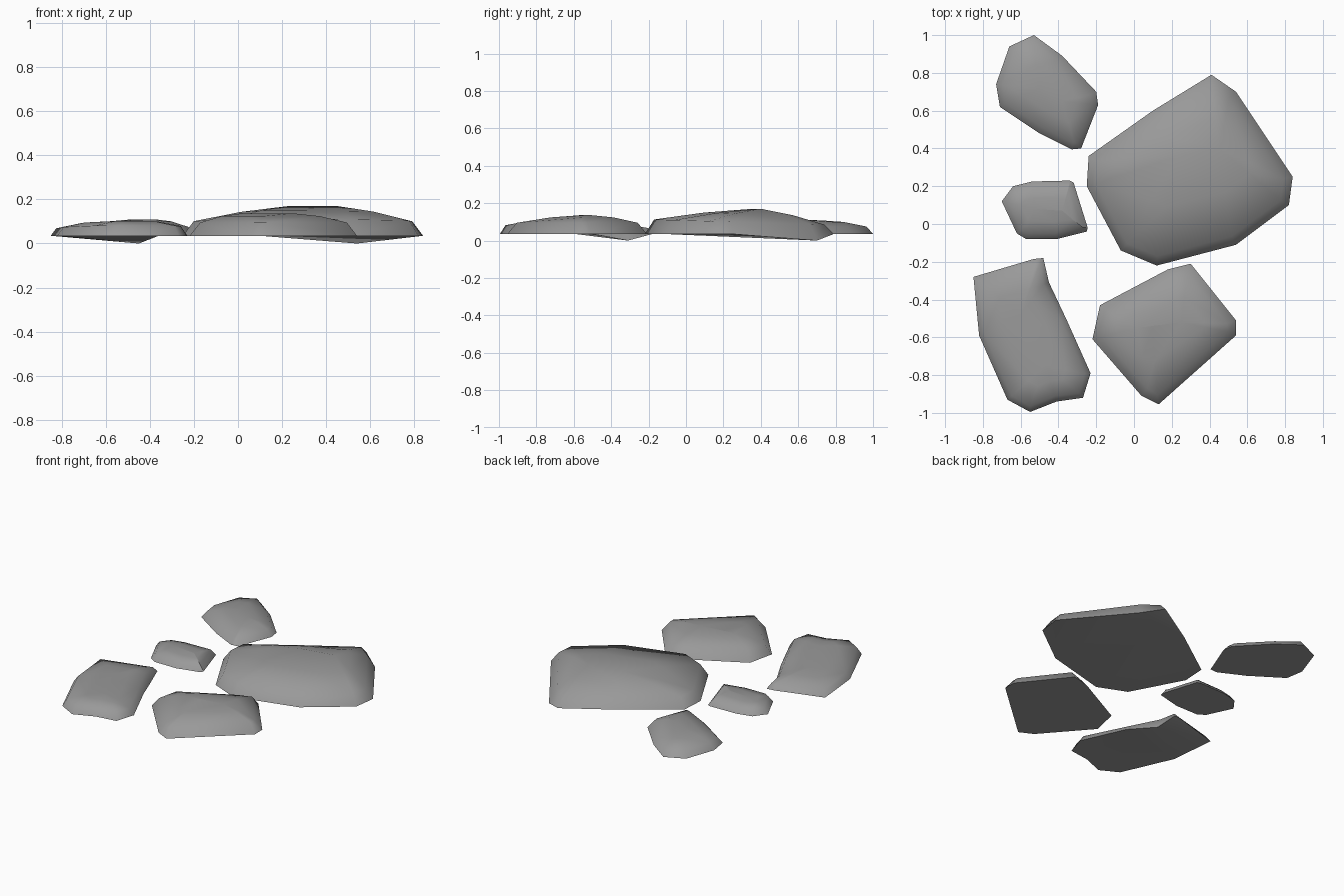
import bpy
import bmesh
import math
from mathutils import Vector
from mathutils.geometry import intersect_point_line

GROUND = 0.035

cube = bpy.data.objects.get("Cube")
if cube:
    bpy.data.objects.remove(cube, do_unlink=True)

stone_grey = bpy.data.materials.new("stone_grey")
stone_grey.use_nodes = True
colour = (0.32, 0.32, 0.32, 1.0)
stone_grey.diffuse_color = colour
shader = stone_grey.node_tree.nodes["Principled BSDF"]
shader.inputs["Base Color"].default_value = colour
shader.inputs["Roughness"].default_value = 0.9


def inset_outline(points, distance):
    """Move each corner of a clockwise outline inward by an even distance."""
    result = []
    for i, point in enumerate(points):
        before = (point - points[i - 1]).normalized()
        after = (points[(i + 1) % len(points)] - point).normalized()
        inward = Vector((before.y + after.y, -before.x - after.x)).normalized()
        # Limit the step so short edges never cross over
        result.append(point + inward * distance)
    return result


def make_stone(name, outline, ridge, rim, inset, tilt=0.0, bulge=0.008, dip=None):
    """Flat base, bevelled rim and a low crown that closes on a ridge line."""
    base = [Vector(p) for p in outline]
    lip = inset_outline(base, inset)
    ends = [Vector(p) for p in ridge]
    flat_ends = [e.to_2d() for e in ends]
    middle_y = sum(p.y for p in base) / len(base)

    rings = [[], [], [], []]
    for i, (low, high) in enumerate(zip(base, lip)):
        # Matching spot on the ridge, snapped to thirds
        spot, along = intersect_point_line(high, *flat_ends)
        along = round(min(max(along, 0.0), 1.0) * 3) / 3
        top = ends[0].lerp(ends[1], along)
        edge = high.to_3d()
        edge.z = rim + tilt * (high.y - middle_y)
        shoulder = edge.lerp(top, 0.5)
        shoulder.z += bulge
        foot = low.to_3d()
        foot.z = 0.0 if i == dip else GROUND
        for ring, place in zip(rings, (foot, edge, shoulder, top)):
            ring.append(place)

    bm = bmesh.new()
    loops = [[bm.verts.new(p) for p in ring] for ring in rings]
    count = len(base)
    for lower, upper in zip(loops, loops[1:]):
        for i in range(count):
            j = (i + 1) % count
            bm.faces.new((lower[i], upper[i], upper[j], lower[j]))
    bm.faces.new(loops[0])
    bmesh.ops.remove_doubles(bm, verts=loops[-1], dist=0.001)
    bmesh.ops.triangulate(bm, faces=bm.faces[:])
    bmesh.ops.recalc_face_normals(bm, faces=bm.faces[:])

    mesh = bpy.data.meshes.new(name)
    bm.to_mesh(mesh)
    bm.free()
    mesh.materials.append(stone_grey)
    stone = bpy.data.objects.new(name, mesh)
    bpy.context.collection.objects.link(stone)

    bpy.ops.object.select_all(action="DESELECT")
    stone.select_set(True)
    bpy.context.view_layer.objects.active = stone
    bpy.ops.object.shade_smooth_by_angle(angle=math.radians(75))
    return stone


# Large slab with one corner sunk into the ground
make_stone(
    "large_stone",
    outline=[(.41, .79), (.54, .7), (.84, .25), (.82, .1), (.54, -.11),
             (.12, -.22), (-.07, -.14), (-.25, .2), (-.24, .36), (.1, .6)],
    ridge=[(.23, .36, .17), (.45, .4, .17)],
    rim=.1, inset=.05, tilt=-.03, dip=1)

# Front stone on the +x side
make_stone(
    "front_left_stone",
    outline=[(.3, -.21), (.54, -.51), (.54, -.59), (.13, -.955),
             (.04, -.91), (-.22, -.61), (-.18, -.43), (.18, -.24)],
    ridge=[(.02, -.55, .137), (.25, -.52, .137)],
    rim=.095, inset=.05)

# Long front stone with a notch in its side and a sunken corner
make_stone(
    "front_right_stone",
    outline=[(-.48, -.18), (-.45, -.31), (-.36, -.5), (-.23, -.79),
             (-.27, -.92), (-.41, -.94), (-.55, -.995), (-.67, -.93),
             (-.82, -.59), (-.85, -.28), (-.53, -.185)],
    ridge=[(-.6, -.48, .1), (-.47, -.75, .105)],
    rim=.075, inset=.03, tilt=-.02, dip=1)

# Back stone
make_stone(
    "back_stone",
    outline=[(-.53, 1), (-.38, .89), (-.2, .7), (-.19, .63), (-.28, .4),
             (-.33, .395), (-.5, .48), (-.71, .62), (-.73, .74), (-.66, .94)],
    ridge=[(-.5, .72, .108), (-.38, .65, .11)],
    rim=.075, inset=.035)

# Small middle stone
make_stone(
    "small_stone",
    outline=[(-.34, .23), (-.32, .22), (-.245, -.02), (-.25, -.04), (-.41, -.08),
             (-.57, -.08), (-.62, -.05), (-.7, .12), (-.64, .2), (-.54, .225)],
    ridge=[(-.53, .08, .09), (-.38, .07, .09)],
    rim=.072, inset=.03, bulge=.004)
